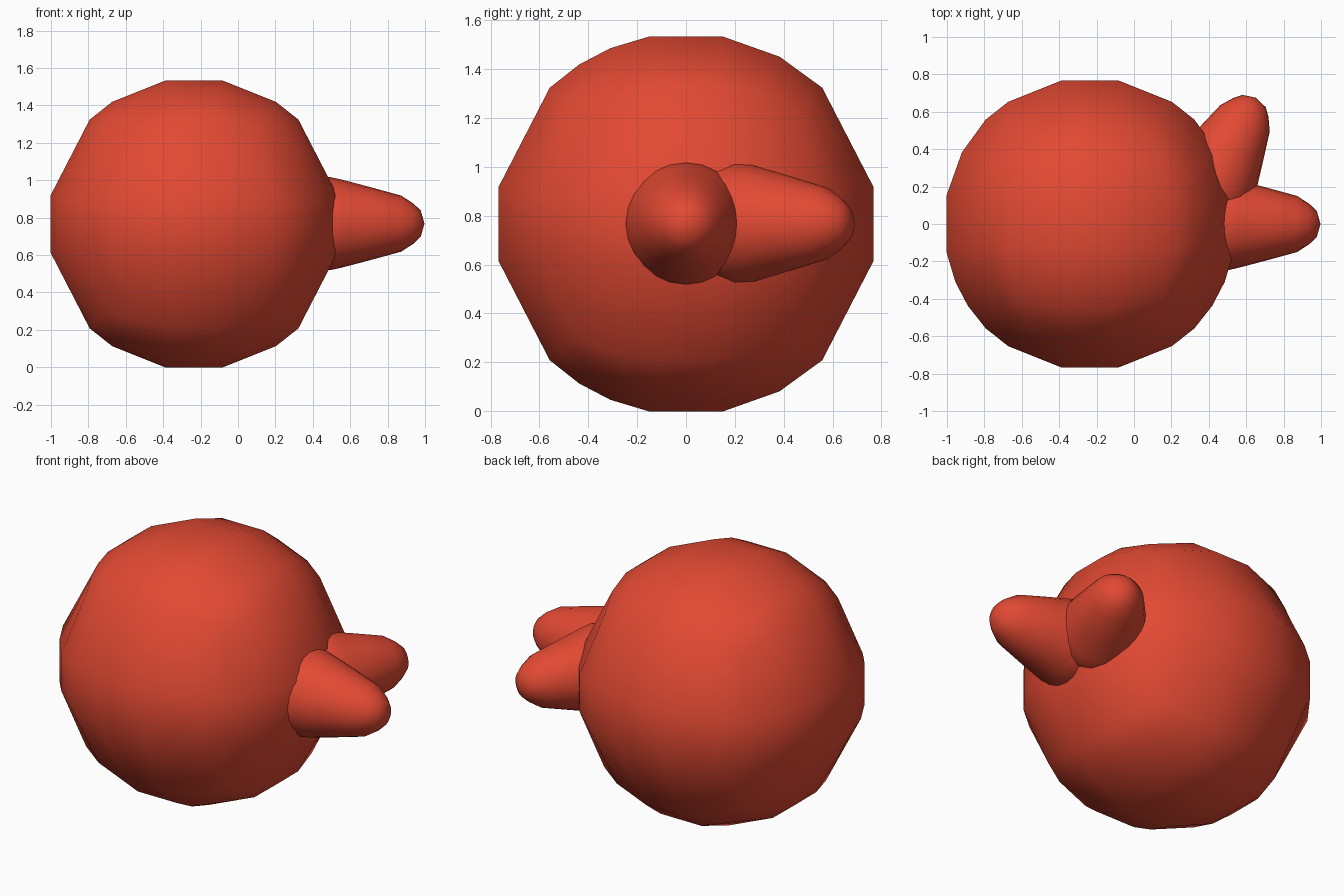
import bpy, bmesh, math
from mathutils import Vector, Matrix

if "Cube" in bpy.data.objects:
    bpy.data.objects.remove(bpy.data.objects["Cube"])

red = bpy.data.materials.new("warm red")
red.diffuse_color = (0.76, 0.067, 0.033, 1)
red.use_nodes = True
red.node_tree.nodes["Principled BSDF"].inputs["Base Color"].default_value = red.diffuse_color


def finish(bm, name):
    bmesh.ops.recalc_face_normals(bm, faces=bm.faces)
    for f in bm.faces:
        f.smooth = True
    me = bpy.data.meshes.new(name)
    bm.to_mesh(me)
    bm.free()
    me.materials.append(red)
    ob = bpy.data.objects.new(name, me)
    bpy.context.collection.objects.link(ob)
    return ob


# Round body: a cube with uneven loop cuts, pushed out to a sphere
RADIUS = 0.797
bm = bmesh.new()
bmesh.ops.create_cube(bm, size=2)
cuts = {0: (-0.67, -0.2, 0.2, 0.67),
        1: (-0.67, -0.43, -0.2, 0.2, 0.56),
        2: (-0.2, 0.2)}
for axis, places in cuts.items():
    normal = Vector((0, 0, 0))
    normal[axis] = 1
    for p in places:
        bmesh.ops.bisect_plane(bm, geom=bm.verts[:] + bm.edges[:] + bm.faces[:],
                               plane_co=normal * p, plane_no=normal)
for v in bm.verts:
    v.co = v.co.normalized() * RADIUS
body = finish(bm, "round_body")
body.location = (-0.235, 0, 0.766)

# Blunt horn profile: (distance behind the tip, radius)
PROFILE = [(0.02, 0.07), (0.06, 0.108), (0.125, 0.15), (0.3, 0.198),
           (0.445, 0.236), (0.505, 0.249), (0.56, 0.245), (0.64, 0.22), (0.71, 0.15)]
SIDES = 24


def horn(name, tip, angle):
    bm = bmesh.new()
    rings = []
    for d, r in PROFILE:
        rings.append([bm.verts.new((-d, r * math.cos(a), r * math.sin(a)))
                      for a in (2 * math.pi * i / SIDES for i in range(SIDES))])
    front, back = bm.verts.new((0, 0, 0)), bm.verts.new((-0.75, 0, 0))
    for i in range(SIDES):
        j = (i + 1) % SIDES
        for a, b in zip(rings, rings[1:]):
            bm.faces.new((a[i], a[j], b[j], b[i]))
        bm.faces.new((front, rings[0][j], rings[0][i]))
        bm.faces.new((back, rings[-1][i], rings[-1][j]))
    bm.transform(Matrix.Translation(tip) @ Matrix.Rotation(math.radians(angle), 4, 'Z'))
    return finish(bm, name)


# Two horns on the right side
horn("straight_horn", (0.997, 0, 0.768), 0)
horn("angled_horn", (0.652, 0.675, 0.768), 62)
